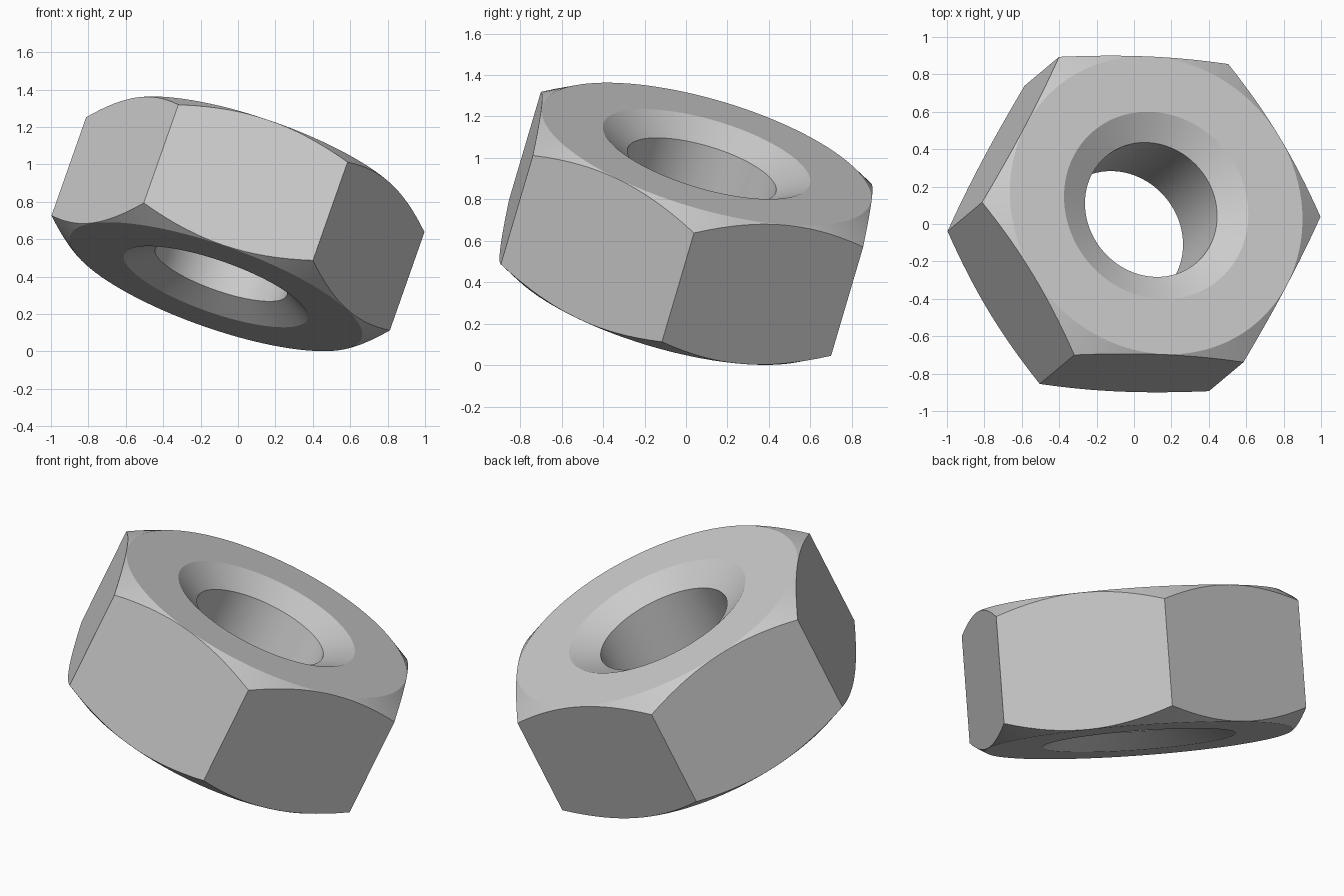
import bpy
import bmesh
from math import cos, pi, radians
from mathutils import Matrix, Vector

cube = bpy.data.objects.get("Cube")
if cube:
    bpy.data.objects.remove(cube, do_unlink=True)

# Main dimensions
SEGMENTS = 96
CORNER_RADIUS = 0.956
APOTHEM = CORNER_RADIUS * cos(pi / 6)
HALF_HEIGHT = 0.37
CORNER_HALF_HEIGHT = 0.289
FACE_RADIUS = 0.826
SINK_RADIUS = 0.52
BORE_RADIUS = 0.373
BORE_HALF_HEIGHT = 0.285
SLOPE = (HALF_HEIGHT - CORNER_HALF_HEIGHT) / (CORNER_RADIUS - FACE_RADIUS)

# Steel colour
steel = bpy.data.materials.new("steel grey")
steel.use_nodes = True
colour = (0.6, 0.6, 0.6, 1)
steel.diffuse_color = colour
steel.node_tree.nodes["Principled BSDF"].inputs["Base Color"].default_value = colour


def column(bm, angle):
    """One closed radial section: bore, countersink, face, chamfer, hex side."""
    hex_radius = APOTHEM / cos(angle % (pi / 3) - pi / 6)
    edge_height = HALF_HEIGHT - (hex_radius - FACE_RADIUS) * SLOPE
    upper = [(BORE_RADIUS, BORE_HALF_HEIGHT), (SINK_RADIUS, HALF_HEIGHT),
             (FACE_RADIUS, HALF_HEIGHT), (hex_radius, edge_height)]
    section = upper + [(r, -z) for r, z in reversed(upper)]
    turn = Matrix.Rotation(angle, 3, 'Z')
    return [bm.verts.new(turn @ Vector((r, 0, z))) for r, z in section]


# Hex nut body: sections joined around the axis
bm = bmesh.new()
columns = [column(bm, 2 * pi * i / SEGMENTS) for i in range(SEGMENTS)]
for i, a in enumerate(columns):
    b = columns[(i + 1) % SEGMENTS]
    for j in range(len(a)):
        k = (j + 1) % len(a)
        bm.faces.new((a[j], b[j], b[k], a[k]))
bmesh.ops.recalc_face_normals(bm, faces=bm.faces)
mesh = bpy.data.meshes.new("hex_nut")
bm.to_mesh(mesh)
bm.free()
mesh.materials.append(steel)

# Tilted pose, one corner pointing along u
nut = bpy.data.objects.new("hex_nut", mesh)
bpy.context.collection.objects.link(nut)
axis = Vector((0.32, 0.268, 0.909)).normalized()
u = Vector((0.491, -0.811, 0.069))
u = (u - axis * u.dot(axis)).normalized()
pose = Matrix((u, axis.cross(u), axis)).transposed().to_4x4()
nut.matrix_world = Matrix.Translation((0, 0, 0.682)) @ pose

# Smooth round surfaces, crisp edges
bpy.ops.object.select_all(action='DESELECT')
nut.select_set(True)
bpy.context.view_layer.objects.active = nut
bpy.ops.object.shade_smooth_by_angle(angle=radians(20))
